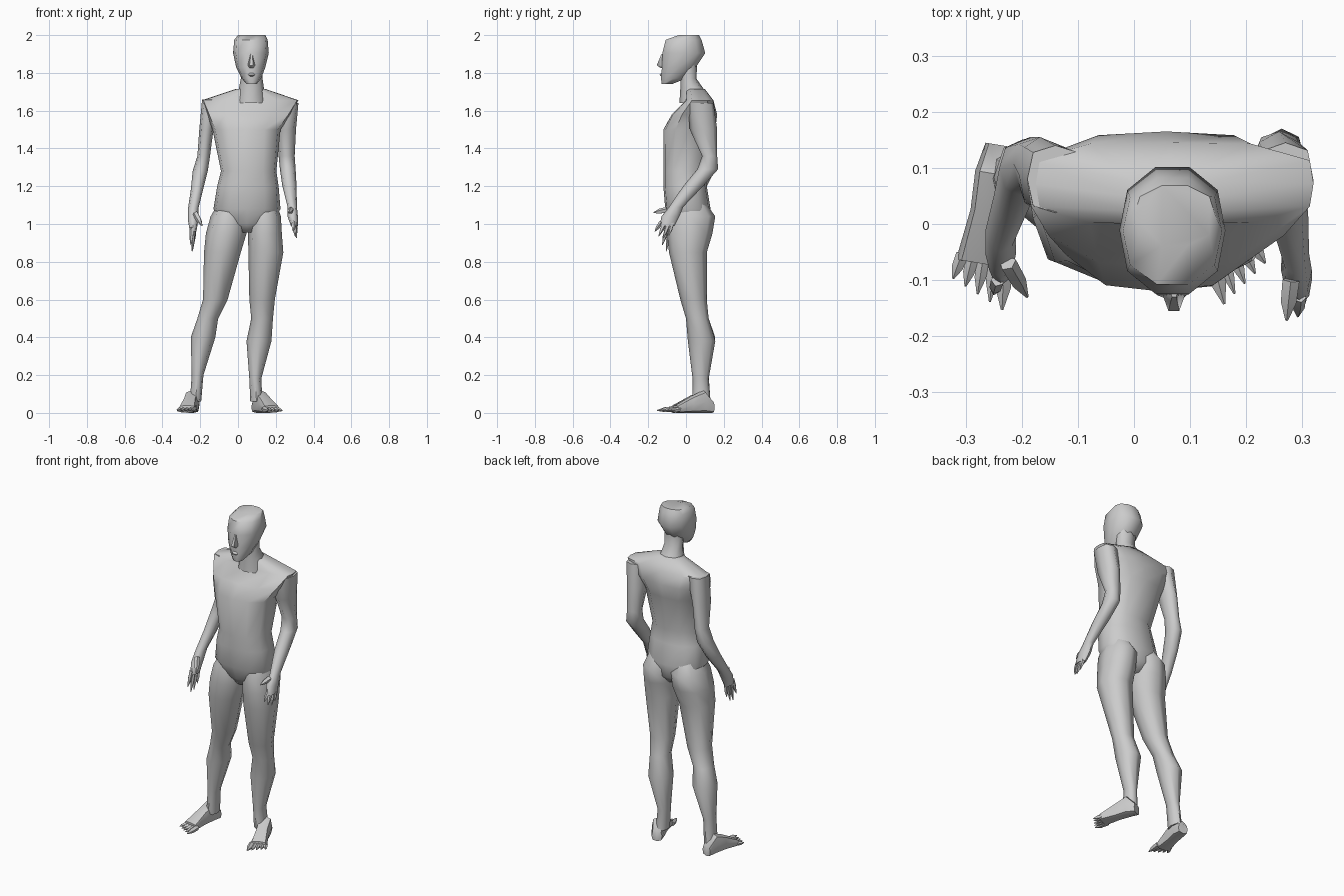
import bpy, bmesh
from math import cos, sin, pi, radians
from mathutils import Vector


def make(name, rings):
    """Skin a list of equal-length vertex rings and cap both ends."""
    bm = bmesh.new()
    vs = [[bm.verts.new(p) for p in r] for r in rings]
    n = len(vs[0])
    for a, b in zip(vs, vs[1:]):
        for i in range(n):
            j = (i + 1) % n
            bm.faces.new((a[i], a[j], b[j], b[i]))
    bm.faces.new(vs[0][::-1])
    bm.faces.new(vs[-1])
    bmesh.ops.recalc_face_normals(bm, faces=bm.faces)
    me = bpy.data.meshes.new(name)
    bm.to_mesh(me)
    bm.free()
    for p in me.polygons:
        p.use_smooth = True
    me.set_sharp_from_angle(angle=radians(55))
    ob = bpy.data.objects.new(name, me)
    bpy.context.collection.objects.link(ob)
    return ob


def unit(n, e):
    """Rounded-square outline with n points; e=2 is a circle."""
    out = []
    for k in range(n):
        c, s = cos(2 * pi * k / n), sin(2 * pi * k / n)
        f = (abs(c) ** e + abs(s) ** e) ** (-1 / e)
        out.append((c * f, s * f))
    return out


def slices(name, rows, n=8, e=2.2):
    """Loft horizontal slices: z, x0, x1, y0, y1 and optional squareness."""
    rings = []
    for z, x0, x1, y0, y1, *sq in rows:
        u = unit(n, sq[0] if sq else e)
        rings.append([Vector(((x0 + x1) / 2 + a * (x1 - x0) / 2,
                              (y0 + y1) / 2 + b * (y1 - y0) / 2, z)) for a, b in u])
    return make(name, rings)


def spike(name, base, tip, r, mid=0.9):
    """Tapered finger or toe."""
    base, tip = Vector(base), Vector(tip)
    d = (tip - base).normalized()
    s = d.cross(Vector((0.3, 0.2, 1))).normalized()
    t = d.cross(s)
    rings = []
    for f, k in ((0, 1), (0.55, mid), (1, 0.15)):
        c = base.lerp(tip, f)
        rings.append([c + (s * a + t * b) * r * k for a, b in unit(5, 2)])
    return make(name, rings)


# Torso with square shoulders
slices("torso", [
    (0.955, 0.00, 0.10, -0.05, 0.08),
    (1.00, -0.09, 0.18, -0.08, 0.12),
    (1.08, -0.13, 0.225, -0.11, 0.13),
    (1.20, -0.11, 0.215, -0.12, 0.11),
    (1.28, -0.09, 0.203, -0.12, 0.10),
    (1.50, -0.135, 0.225, -0.12, 0.155),
    (1.58, -0.165, 0.28, -0.075, 0.165, 3),
    (1.655, -0.19, 0.32, 0.0, 0.145, 4),
    (1.715, -0.01, 0.145, 0.0, 0.10)], 12, 2.6)

# Neck and head
slices("neck", [
    (1.64, -0.01, 0.15, -0.035, 0.13),
    (1.72, 0.005, 0.137, -0.03, 0.09),
    (1.77, 0.015, 0.13, -0.03, 0.055),
    (1.86, 0.01, 0.13, -0.04, 0.06)])
slices("head", [
    (1.742, 0.045, 0.10, -0.13, -0.07),
    (1.77, 0.02, 0.122, -0.134, 0.0),
    (1.83, -0.01, 0.145, -0.13, 0.055),
    (1.905, -0.026, 0.163, -0.128, 0.105),
    (1.975, -0.02, 0.157, -0.11, 0.085),
    (2.00, 0.0, 0.145, -0.04, 0.07)], 10, 2.4)
slices("nose", [
    (1.825, 0.058, 0.085, -0.135, -0.10),
    (1.84, 0.052, 0.09, -0.158, -0.10),
    (1.90, 0.064, 0.079, -0.132, -0.10)], 6)
slices("lips", [
    (1.782, 0.055, 0.088, -0.134, -0.10),
    (1.79, 0.048, 0.096, -0.142, -0.10),
    (1.80, 0.055, 0.088, -0.134, -0.10)], 6)

# Legs
slices("right_leg", [
    (1.12, -0.10, 0.03, -0.07, 0.10),
    (1.04, -0.145, 0.045, -0.10, 0.155),
    (0.95, -0.17, 0.045, -0.10, 0.14),
    (0.85, -0.18, 0.015, -0.09, 0.11),
    (0.60, -0.185, -0.055, -0.03, 0.11),
    (0.50, -0.215, -0.105, 0.0, 0.12),
    (0.40, -0.25, -0.12, 0.01, 0.155),
    (0.20, -0.245, -0.183, 0.035, 0.12),
    (0.06, -0.255, -0.195, 0.035, 0.13)])
slices("left_leg", [
    (1.12, 0.07, 0.20, -0.07, 0.10),
    (1.04, 0.055, 0.227, -0.10, 0.155),
    (0.95, 0.053, 0.232, -0.10, 0.14),
    (0.85, 0.055, 0.24, -0.09, 0.11),
    (0.60, 0.06, 0.195, -0.03, 0.11),
    (0.50, 0.07, 0.185, 0.0, 0.12),
    (0.38, 0.045, 0.177, 0.01, 0.155),
    (0.18, 0.06, 0.123, 0.035, 0.12),
    (0.06, 0.065, 0.13, 0.035, 0.13)])


# Feet with splayed toes
def foot(side, heel, toe, inner):
    h, t = Vector((*heel, 0)), Vector((*toe, 0))
    d = (t - h).normalized()
    s = Vector((d.y, -d.x, 0))
    length = (t - h).length
    rings = []
    for f, w, top in ((0, 0.03, 0.06), (0.18, 0.04, 0.12), (0.42, 0.037, 0.09), (0.74, 0.048, 0.04)):
        c = h + d * length * f + Vector((0, 0, top / 2))
        rings.append([c + s * a * w + Vector((0, 0, b * top / 2)) for a, b in unit(8, 3)])
    make(side + "_foot", rings)
    for k in range(5):
        off = (k - 2) * 0.019
        big = k == (0 if inner < 0 else 4)
        reach = 1.0 - 0.035 * (k if inner < 0 else 4 - k)
        b = h + d * length * 0.7 + s * off + Vector((0, 0, 0.019))
        e = h + d * length * reach + s * off * 1.25 + Vector((0, 0, 0.013))
        spike(f"{side}_toe_{k + 1}", b, e, 0.016 if big else 0.012)


foot("right", (-0.235, 0.14), (-0.282, -0.145), -1)
foot("left", (0.098, 0.14), (0.205, -0.125), 1)

# Arms and palms
slices("right_arm", [
    (1.66, -0.19, -0.09, 0.02, 0.14, 3),
    (1.50, -0.205, -0.13, 0.02, 0.155),
    (1.36, -0.215, -0.148, 0.06, 0.155),
    (1.28, -0.24, -0.16, 0.05, 0.15),
    (1.18, -0.25, -0.185, 0.0, 0.10),
    (1.08, -0.265, -0.21, -0.05, 0.025),
    (1.02, -0.265, -0.21, -0.095, -0.01),
    (0.96, -0.255, -0.22, -0.11, -0.035)])
slices("left_arm", [
    (1.64, 0.22, 0.32, 0.01, 0.145, 3),
    (1.50, 0.21, 0.307, 0.02, 0.165),
    (1.36, 0.215, 0.30, 0.085, 0.165),
    (1.29, 0.222, 0.305, 0.06, 0.17),
    (1.20, 0.235, 0.31, -0.015, 0.09),
    (1.09, 0.263, 0.312, -0.09, -0.015),
    (1.04, 0.262, 0.317, -0.13, -0.035),
    (0.99, 0.28, 0.317, -0.14, -0.06)])

# Fingers and thumbs: base then tip
hands = {
    "right": [((-0.243, -0.10, 0.98), (-0.25, -0.125, 0.89)),
              ((-0.239, -0.083, 0.98), (-0.243, -0.105, 0.855)),
              ((-0.236, -0.064, 0.98), (-0.24, -0.08, 0.86)),
              ((-0.234, -0.045, 0.98), (-0.235, -0.055, 0.89)),
              ((-0.225, -0.07, 1.055), (-0.19, -0.13, 0.99))],
    "left": [((0.295, -0.13, 1.01), (0.292, -0.165, 0.96)),
             ((0.297, -0.11, 1.01), (0.303, -0.145, 0.935)),
             ((0.300, -0.09, 1.01), (0.31, -0.12, 0.925)),
             ((0.303, -0.072, 1.01), (0.31, -0.09, 0.94)),
             ((0.28, -0.10, 1.075), (0.272, -0.172, 1.06))],
}
for side, fingers in hands.items():
    for k, (base, tip) in enumerate(fingers):
        name = "thumb" if k == 4 else f"finger_{k + 1}"
        spike(f"{side}_{name}", base, tip, 0.016 if k == 4 else 0.012)
